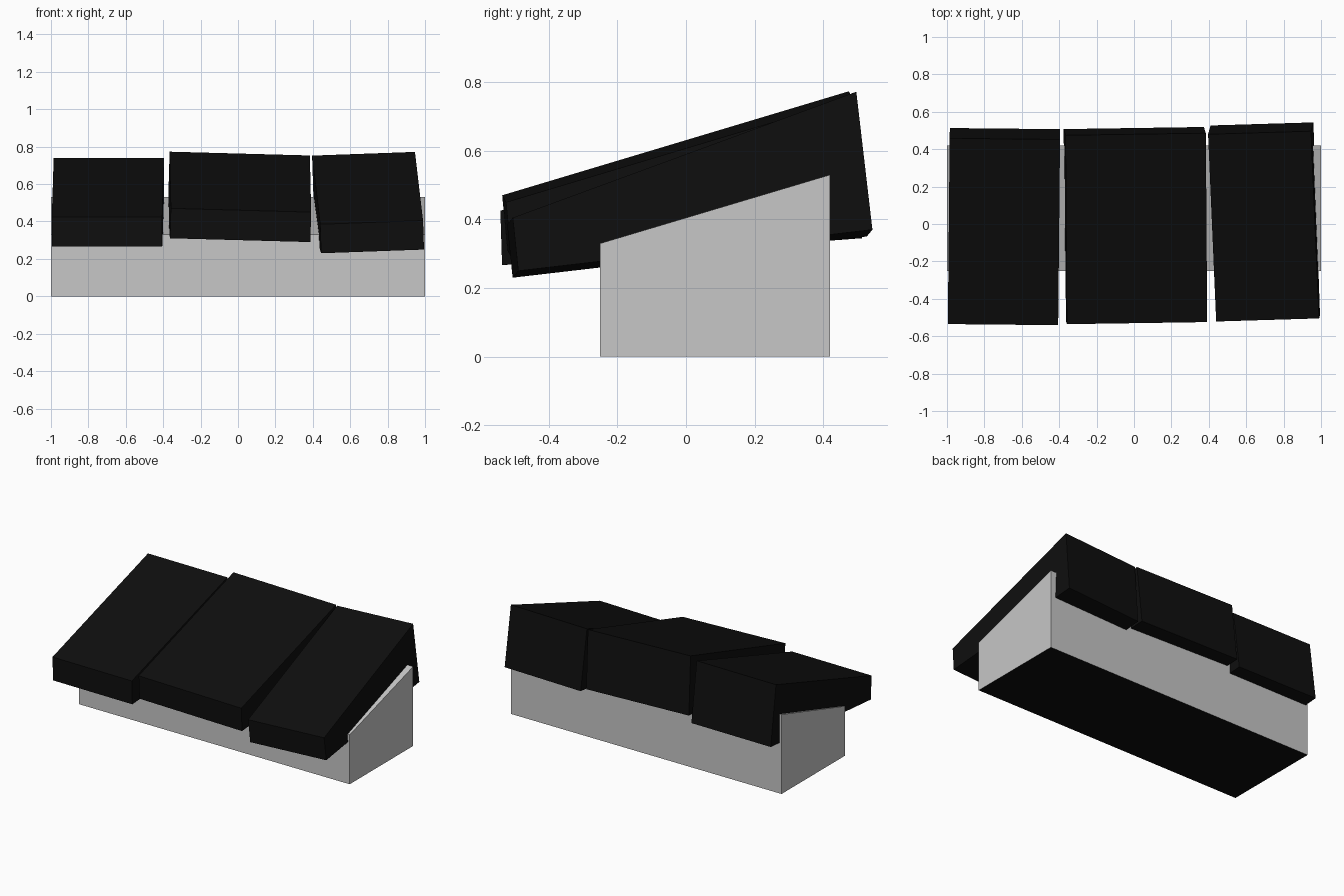
import bpy
import bmesh

cube = bpy.data.objects.get("Cube")
if cube:
    bpy.data.objects.remove(cube, do_unlink=True)


def material(name, value):
    mat = bpy.data.materials.new(name)
    mat.use_nodes = True
    color = (value, value, value, 1)
    mat.diffuse_color = color
    mat.node_tree.nodes["Principled BSDF"].inputs["Base Color"].default_value = color
    return mat


GREY = material("light grey", 0.57)
BLACK = material("black", 0.0045)


def wedge(name, center, half, profile, yaw=0, roll=0, mats=(BLACK,)):
    """Extrude a (y, z) profile along x, with a slight turn and lean."""
    bm = bmesh.new()
    rings = []
    for dx in (-half, half):
        rings.append([bm.verts.new((center + dx - yaw * y - roll * (z - 0.45),
                                    y + yaw * dx, z + roll * dx))
                      for y, z in profile])
    left, right = rings
    bm.faces.new(left)
    bm.faces.new(right)
    for i in range(len(profile)):
        j = (i + 1) % len(profile)
        bm.faces.new((left[i], left[j], right[j], right[i]))
    bmesh.ops.recalc_face_normals(bm, faces=bm.faces[:])
    # Underside takes the last material
    for face in bm.faces:
        face.material_index = len(mats) - 1 if face.normal.z < -0.9 else 0
    mesh = bpy.data.meshes.new(name)
    bm.to_mesh(mesh)
    bm.free()
    for mat in mats:
        mesh.materials.append(mat)
    obj = bpy.data.objects.new(name, mesh)
    bpy.context.collection.objects.link(obj)
    return obj


# Sloped base with a black underside
wedge("base", 0, 1, [(-0.25, 0), (-0.25, 0.33), (0.42, 0.53), (0.42, 0)],
      mats=(GREY, BLACK))

# Three loosely set wedge blocks resting on the slope
wedge("right_block", -0.695, 0.295,
      [(-0.533, 0.267), (-0.538, 0.425), (0.455, 0.74), (0.51, 0.345)], yaw=-0.01)
wedge("middle_block", 0.008, 0.375,
      [(-0.515, 0.3), (-0.53, 0.46), (0.48, 0.763), (0.513, 0.38)],
      yaw=0.015, roll=-0.027)
wedge("left_block", 0.697, 0.275,
      [(-0.497, 0.24), (-0.513, 0.395), (0.488, 0.762), (0.535, 0.36)],
      yaw=0.03, roll=0.036)
